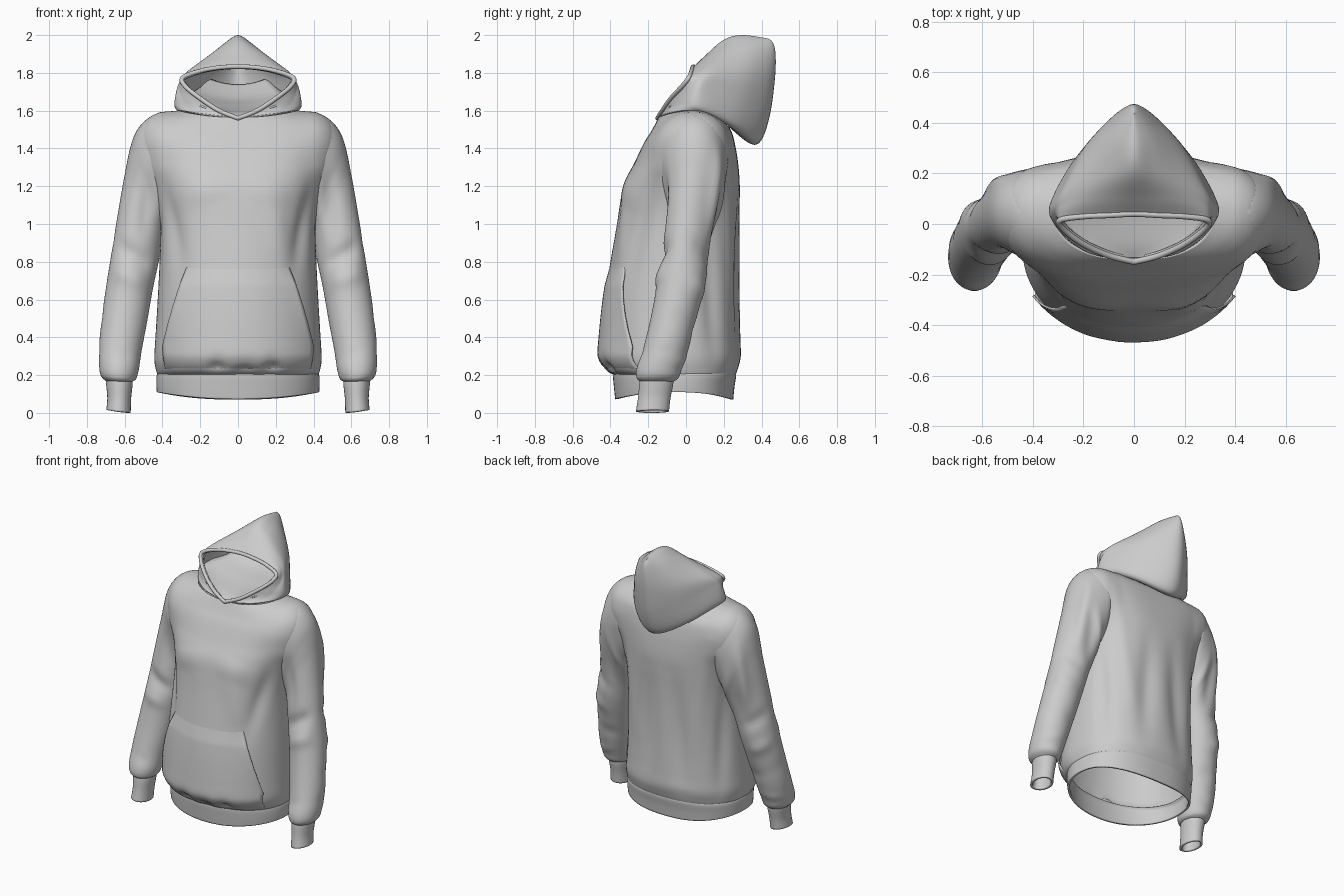
import bpy, math
from mathutils import Vector
from mathutils.bvhtree import BVHTree

if "Cube" in bpy.data.objects:
    bpy.data.objects.remove(bpy.data.objects["Cube"])


def spline(rows, n):
    """Catmull-Rom interpolation through a list of equal-length tuples."""
    out = []
    for i in range(len(rows) - 1):
        a, b, c, d = (rows[max(i - 1, 0)], rows[i], rows[i + 1], rows[min(i + 2, len(rows) - 1)])
        for k in range(n):
            t = k / n
            out.append(tuple(0.5 * (2 * q + (r - p) * t + (2 * p - 5 * q + 4 * r - s) * t * t
                                    + (3 * q - p - 3 * r + s) * t ** 3)
                             for p, q, r, s in zip(a, b, c, d)))
    return out + [tuple(rows[-1])]


def half_spline(rows, n):
    """Spline whose last point lies on the mirror plane, so the curve crosses it smoothly."""
    x, y, z = rows[-2]
    return spline(list(rows) + [(-x, y, z)], n)[:-n]


def grid_object(name, rows, closed=False):
    m = len(rows[0])
    verts = [p for row in rows for p in row]
    faces = [(i * m + j, i * m + (j + 1) % m, (i + 1) * m + (j + 1) % m, (i + 1) * m + j)
             for i in range(len(rows) - 1) for j in range(m if closed else m - 1)]
    me = bpy.data.meshes.new(name)
    me.from_pydata(verts, [], faces)
    me.update()
    me.shade_smooth()
    ob = bpy.data.objects.new(name, me)
    bpy.context.collection.objects.link(ob)
    return ob


def finish(ob, thickness, mirror=False):
    if mirror:
        mod = ob.modifiers.new("mirror", 'MIRROR')
        mod.merge_threshold = 0.002
    mod = ob.modifiers.new("cloth", 'SOLIDIFY')
    mod.thickness = thickness
    mod.offset = -1


def push(ob, height):
    """Move every vertex along its normal by height(position)."""
    moves = [v.normal * height(v.co) for v in ob.data.vertices]
    for v, mv in zip(ob.data.vertices, moves):
        v.co += mv
    ob.data.update()


def fold(ob, folds):
    """Push cloth in or out along soft line segments (start, end, width, height)."""
    def height(co):
        h = 0
        for a, b, w, d in folds:
            a, b = Vector(a), Vector(b)
            t = max(0, min(1, (co - a).dot(b - a) / (b - a).length_squared))
            fade = .25 + .75 * math.sin(math.pi * t)
            h += d * fade * math.exp(-((co - a.lerp(b, t)).length / w) ** 2)
        return h
    push(ob, height)


def tree(ob):
    return BVHTree.FromPolygons([v.co for v in ob.data.vertices],
                                [p.vertices[:] for p in ob.data.polygons])


def depth(bvh, co):
    """Signed distance to a surface, negative inside."""
    near, nrm, _, dist = bvh.find_nearest(co)
    return math.copysign(dist, (co - near).dot(nrm))


def blend(ob, other, k=.15):
    """Swell the cloth where it meets another surface, as a soft shoulder fillet."""
    def height(co):
        w = max(0, min(1, (co.z - 1.0) / .3)) * max(0, min(1, (abs(co.x) - .3) / .1))
        if w == 0:
            return 0
        h = max(k - abs(depth(other, Vector((abs(co.x), co.y, co.z)))), 0) / k
        return w * h * h * k / 4
    push(ob, height)


def torso_ring(r, n=96):
    """Squared oval: front, side and back heights, half width, front y, back y, power."""
    zf, zs, zb, hw, yf, yb, e = r
    cy, pts = (yf + yb) / 2, []
    for k in range(n):
        a = 2 * math.pi * k / n
        c, s = math.cos(a), math.sin(a)
        p = e if s < 0 else e + 0.3
        x = math.copysign(abs(c) ** (2 / p), c)
        y = math.copysign(abs(s) ** (2 / p), s)
        z = zs * c * c + (zf if s < 0 else zb) * s * s
        pts.append((hw * x, cy + (yb - yf) / 2 * y, z))
    return pts


def sleeve_ring(r, n=48):
    """Oval spanning an outer and an inner point, with y centre and half depth."""
    xo, zo, xi, zi, yc, d = r
    ring = [(math.cos(2 * math.pi * k / n), math.sin(2 * math.pi * k / n)) for k in range(n)]
    return [((xo + xi) / 2 + (xo - xi) / 2 * c, yc + d * s, (zo + zi) / 2 + (zo - zi) / 2 * c)
            for c, s in ring]


# Torso, puffed over the hem and closing to the neck seam
torso_rows = [
    (.20, .20, .20, .425, -.38, .262, 2.1), (.225, .23, .235, .435, -.425, .275, 2.1),
    (.29, .29, .30, .443, -.458, .29, 2.1), (.40, .40, .40, .437, -.453, .288, 2.1),
    (.60, .60, .60, .425, -.432, .285, 2.1), (.80, .80, .80, .415, -.40, .285, 2.1),
    (1.0, 1.0, 1.0, .41, -.365, .285, 2.2), (1.2, 1.2, 1.2, .42, -.33, .285, 2.4),
    (1.33, 1.33, 1.33, .45, -.27, .275, 2.6), (1.43, 1.44, 1.42, .475, -.222, .26, 2.8),
    (1.49, 1.515, 1.48, .46, -.185, .245, 2.8), (1.535, 1.567, 1.51, .40, -.16, .23, 2.5),
    (1.565, 1.60, 1.525, .31, -.145, .215, 2.2)]
torso = grid_object("torso", [torso_ring(r) for r in spline(torso_rows, 7)], True)

# Sleeves, from the wrist up into the shoulder
sleeve_rows = [
    (.695, .165, .56, .165, -.155, .088), (.725, .195, .54, .18, -.15, .112),
    (.735, .25, .525, .23, -.14, .12), (.735, .36, .51, .33, -.105, .12),
    (.715, .55, .478, .50, -.06, .122), (.685, .75, .45, .66, -.022, .128),
    (.645, 1.0, .42, .80, .005, .125), (.602, 1.25, .40, .90, .035, .14),
    (.570, 1.39, .39, .95, .048, .153), (.522, 1.485, .38, 1.0, .048, .155),
    (.44, 1.54, .35, 1.05, .045, .145), (.33, 1.55, .32, 1.1, .045, .12)]
sleeve = grid_object("sleeves", [sleeve_ring(r) for r in spline(sleeve_rows, 8)], True)

# Round the two into each other at the shoulder, then add cloth folds
torso_tree, sleeve_tree = tree(torso), tree(sleeve)
blend(torso, sleeve_tree)
blend(sleeve, torso_tree)
fold(torso, [
    ((-.12, -.45, .19), (-.11, -.45, .27), .04, -.035), ((.04, -.45, .19), (.04, -.45, .25), .05, -.025),
    ((.19, -.42, .19), (.18, -.42, .27), .04, -.03),
    ((-.36, -.16, 1.2), (-.31, -.32, .75), .05, -.02), ((.36, -.16, 1.2), (.31, -.32, .75), .05, -.02),
    ((.18, -.33, 1.15), (.24, -.36, .8), .06, .012), ((-.2, -.3, 1.25), (-.16, -.3, 1.1), .12, .012),
    ((.2, -.3, 1.25), (.16, -.3, 1.1), .12, .012),
    ((-.1, .29, 1.1), (-.16, .29, .3), .07, -.025), ((.1, .29, 1.1), (.14, .29, .35), .07, -.025),
    ((.36, .25, 1.4), (.24, .28, .6), .045, .018), ((-.36, .25, 1.4), (-.26, .28, .6), .045, .018),
    ((.39, .12, 1.0), (.38, .15, .3), .05, -.02), ((-.39, .12, 1.0), (-.38, .15, .3), .05, -.02)])
fold(sleeve, [
    ((.46, -.11, .78), (.66, -.12, .9), .04, -.022), ((.5, -.14, .68), (.66, -.13, .75), .04, .014),
    ((.66, .03, .9), (.55, .12, .8), .04, -.018), ((.68, .02, .7), (.58, .09, .62), .04, .015),
    ((.47, .17, 1.3), (.5, .13, .9), .04, -.02), ((.53, .18, 1.38), (.57, .12, .95), .035, .02),
    ((.47, -.1, 1.3), (.5, -.11, .95), .04, -.018), ((.73, -.1, .33), (.6, -.22, .3), .03, -.014),
    ((.70, -.05, .5), (.55, .03, .42), .04, -.015), ((.6, -.02, .3), (.7, -.06, .27), .03, .012)])
skin = tree(torso)
finish(torso, .012)

# Drop the sleeve faces hidden inside the torso
hidden = {v.index for v in sleeve.data.vertices if depth(skin, v.co) < -.02}
kept = [p.vertices[:] for p in sleeve.data.polygons if not hidden.issuperset(p.vertices)]
points = [v.co.copy() for v in sleeve.data.vertices]
sleeve.data.clear_geometry()
sleeve.data.from_pydata(points, [], kept)
sleeve.data.update()
sleeve.data.shade_smooth()
finish(sleeve, .012, True)

# Ribbed hem band
hem_rows = [(.072, .11, .07, .43, -.375, .25, 2.1), (.14, .15, .14, .432, -.382, .257, 2.1),
            (.20, .20, .20, .43, -.387, .266, 2.1), (.225, .225, .225, .415, -.38, .258, 2.1)]
finish(grid_object("hem_band", [torso_ring(r) for r in spline(hem_rows, 5)], True), .015)

# Front pouch pocket: melts into the torso at top and bottom, stands off at the hand openings
pocket_rows = []
for i in range(37):
    z = .225 + .555 * i / 36
    hw = .385 if z < .35 else .385 - .115 * (z - .35) / .43
    row = []
    for j in range(49):
        u = j / 24 - 1
        hit, nrm, _, _ = skin.ray_cast(Vector((hw * u, -2, z)), Vector((0, 1, 0)))
        lift = min(1, i / 5, (36 - i) / 7)
        gape = .016 * abs(u) ** 8 * math.sin(math.pi * i / 36)
        row.append(hit + nrm * (.012 * lift - .002 + gape))
    pocket_rows.append(row)
finish(grid_object("pouch_pocket", pocket_rows), .009)

# Cuffs
cuff_rows = [(.697, .015, .568, .0, -.178, .088), (.692, .08, .566, .075, -.168, .086),
             (.698, .15, .558, .15, -.158, .09), (.70, .18, .56, .18, -.155, .088)]
finish(grid_object("cuffs", [sleeve_ring(r) for r in spline(cuff_rows, 5)], True), .015, True)

# Hood half: rows climb from neck seam to crown, each running from face rim to back seam
hood_rows = [
    [(0, -.15, 1.56), (.2, -.105, 1.585), (.32, .03, 1.60), (.2, .2, 1.55), (0, .225, 1.515)],
    [(.10, -.125, 1.60), (.25, -.055, 1.62), (.335, .06, 1.62), (.2, .24, 1.51), (0, .34, 1.425)],
    [(.2, -.08, 1.665), (.29, -.01, 1.67), (.33, .08, 1.66), (.21, .28, 1.53), (0, .40, 1.445)],
    [(.28, -.02, 1.73), (.31, .04, 1.73), (.305, .11, 1.73), (.185, .32, 1.65), (0, .445, 1.58)],
    [(.292, .015, 1.775), (.287, .07, 1.79), (.26, .16, 1.80), (.155, .35, 1.78), (0, .47, 1.76)],
    [(.2, .03, 1.81), (.2, .09, 1.845), (.17, .19, 1.88), (.105, .36, 1.89), (0, .475, 1.88)],
    [(.1, .035, 1.828), (.1, .1, 1.88), (.085, .2, 1.94), (.06, .34, 1.96), (0, .465, 1.95)],
    [(0, .04, 1.833), (0, .1, 1.89), (0, .2, 1.975), (0, .30, 2.0), (0, .44, 1.98)]]
columns = [half_spline(col, 7) for col in zip(*hood_rows)]
surface = [[(max(x, 0), y, min(z, 2)) for x, y, z in half_spline(row, 8)] for row in zip(*columns)]
finish(grid_object("hood", surface), .018, True)

# Hood lining: a shallow scoop from the throat up to the back of the hood
scoop = spline([(.05, -.135, 1.57), (.2, -.08, 1.59), (.29, .02, 1.61),
                (.29, .1, 1.63), (.22, .22, 1.665), (.15, .34, 1.74)], 6)
lining = [[(w * u / 8, y, z + .05 * w / .25 * (u / 8) ** 2) for u in range(-8, 9)]
          for w, y, z in scoop]
finish(grid_object("hood_lining", lining), .008)

# Rolled binding along the face opening
rim = [row[0] for row in surface]
loop = rim + [(-x, y, z) for x, y, z in rim[-2:0:-1]]
cu = bpy.data.curves.new("hood_rim", 'CURVE')
cu.dimensions = '3D'
cu.bevel_depth = .012
cu.bevel_resolution = 4
sp = cu.splines.new('POLY')
sp.points.add(len(loop) - 1)
for p, co in zip(sp.points, loop):
    p.co = (*co, 1)
sp.use_cyclic_u = True
sp.use_smooth = True
bpy.context.collection.objects.link(bpy.data.objects.new("hood_rim", cu))
